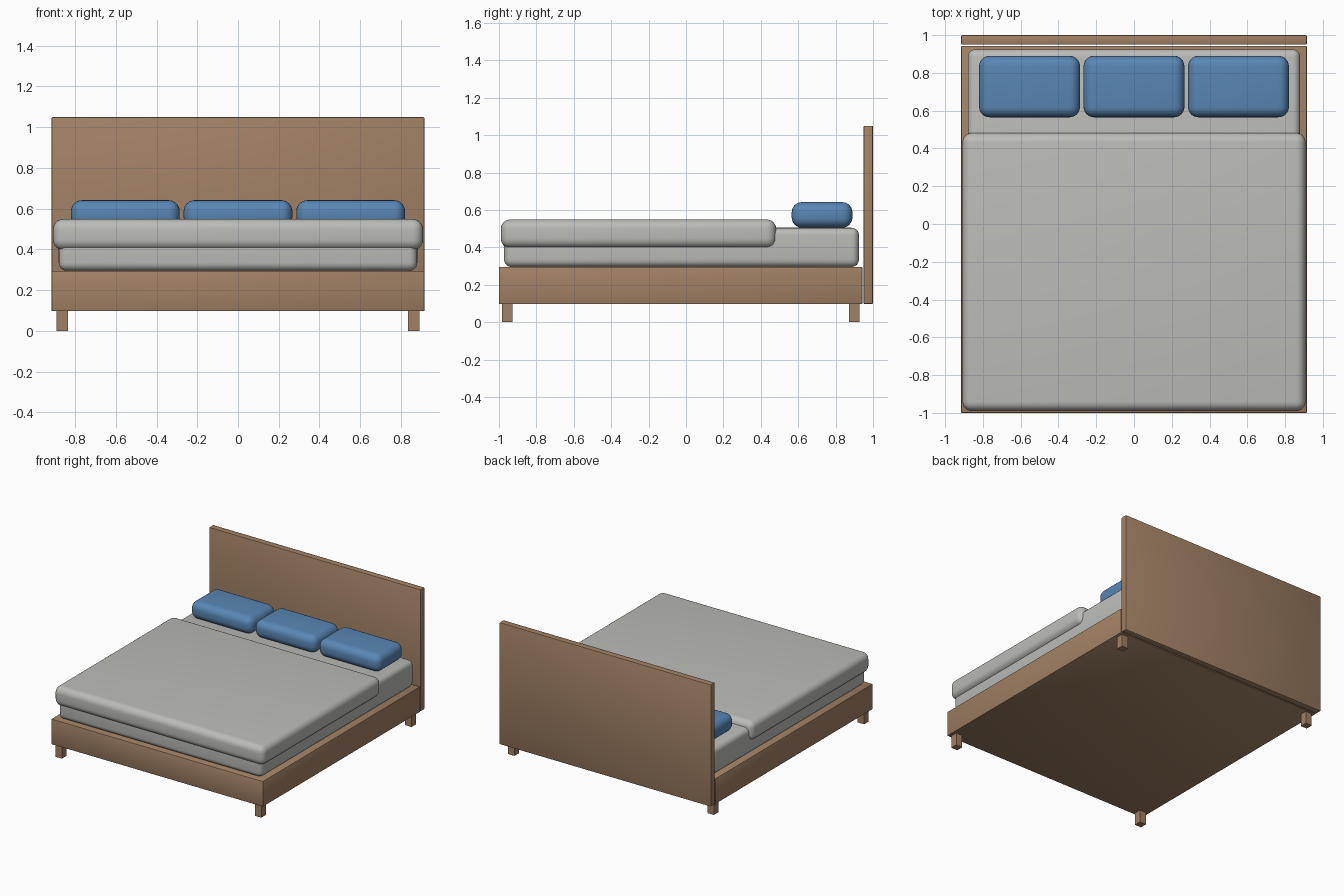
import bpy

if "Cube" in bpy.data.objects:
    bpy.data.objects.remove(bpy.data.objects["Cube"])


def material(name, rgb):
    m = bpy.data.materials.new(name)
    m.diffuse_color = (*rgb, 1.0)
    m.use_nodes = True
    m.node_tree.nodes["Principled BSDF"].inputs["Base Color"].default_value = m.diffuse_color
    return m


wood = material("brown_wood", (0.36, 0.22, 0.13))
linen = material("grey_linen", (0.50, 0.50, 0.48))
blue = material("blue_cotton", (0.10, 0.24, 0.46))


def box(name, x, y, z, mat, bevel=0.0, segments=1):
    """Box spanning the given (min, max) ranges, with optional rounded edges."""
    spans = (x, y, z)
    bpy.ops.mesh.primitive_cube_add(size=1, location=[(a + b) / 2 for a, b in spans])
    ob = bpy.context.object
    ob.name = name
    ob.scale = [b - a for a, b in spans]
    bpy.ops.object.transform_apply(location=False, rotation=False, scale=True)
    ob.data.materials.append(mat)
    if bevel:
        mod = ob.modifiers.new("rounding", "BEVEL")
        mod.width = bevel
        mod.segments = segments
        bpy.ops.object.modifier_apply(modifier=mod.name)
        bpy.ops.object.shade_smooth_by_angle()
    return ob


# Wooden base and headboard
box("bed_base", (-0.915, 0.915), (-1.0, 0.943), (0.097, 0.295), wood, 0.004, 2)
box("headboard", (-0.915, 0.915), (0.949, 1.0), (0.097, 1.05), wood, 0.006, 2)

# Four square legs
for side, x in (("left", -0.863), ("right", 0.863)):
    for end, y in (("front", -0.956), ("back", 0.9)):
        box(f"{end}_{side}_leg", (x - 0.028, x + 0.028), (y - 0.028, y + 0.028),
            (0.0, 0.099), wood)

# Mattress and folded-back duvet
box("mattress", (-0.88, 0.88), (-0.973, 0.925), (0.295, 0.505), linen, 0.04, 5)
box("duvet", (-0.908, 0.908), (-0.99, 0.482), (0.397, 0.549), linen, 0.05, 6)

# Three pillows in a row
for name, x in (("left", -0.553), ("middle", 0.0), ("right", 0.553)):
    box(f"{name}_pillow", (x - 0.267, x + 0.267), (0.565, 0.89), (0.505, 0.642),
        blue, 0.055, 6)
